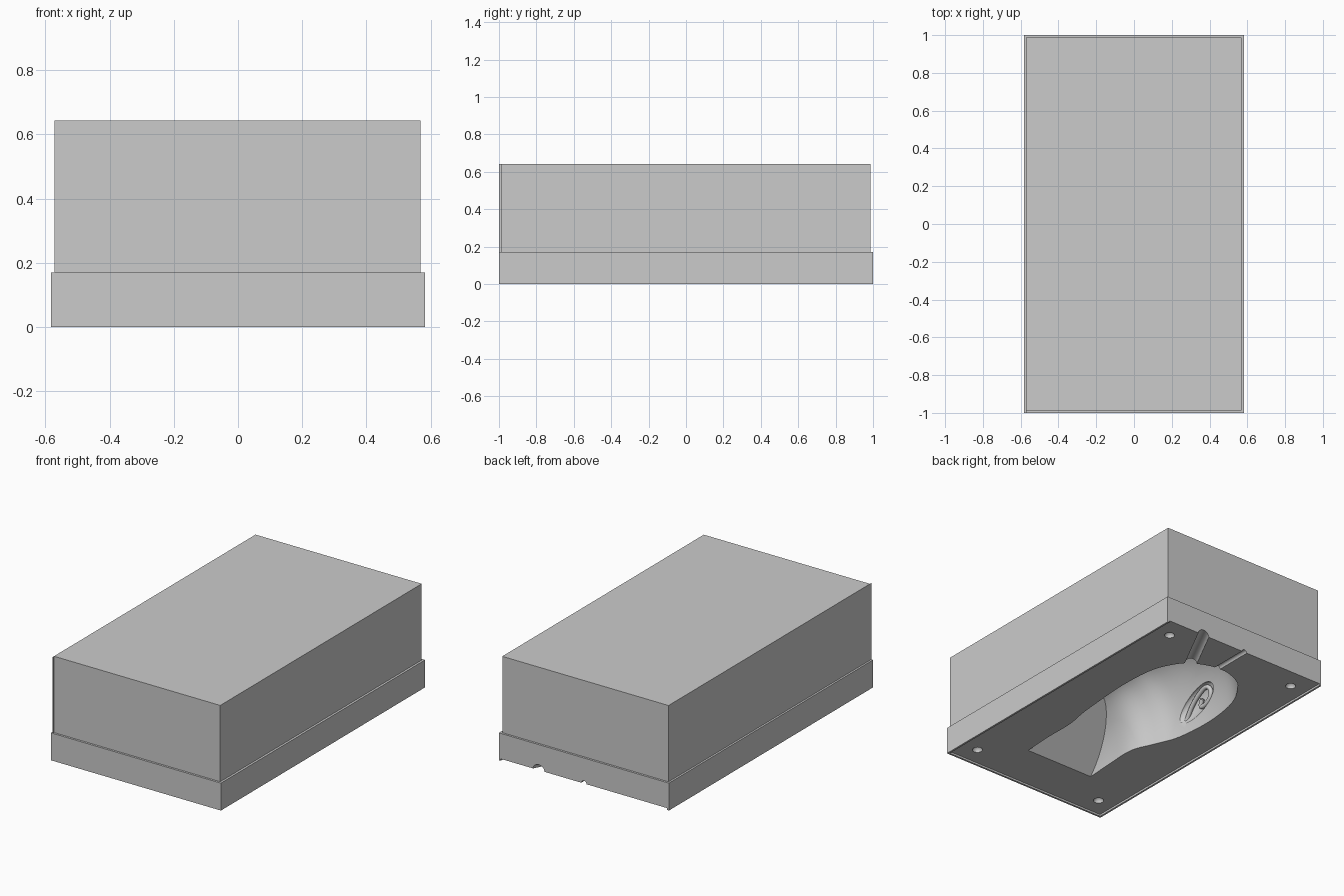
import bpy, bmesh, math
from mathutils import Vector, Matrix

if "Cube" in bpy.data.objects:
    bpy.data.objects.remove(bpy.data.objects["Cube"])

GREY = (0.6, 0.6, 0.6, 1)
mat = bpy.data.materials.new("plain_grey")
mat.use_nodes = True
mat.diffuse_color = GREY
mat.node_tree.nodes["Principled BSDF"].inputs["Base Color"].default_value = GREY

PART = 0.012      # height of the parting face above the rim's foot
AXIS = 0.0105     # height of the channel and dimple centres
SHELF = 0.17      # top of the wide base
TOP = 0.643
EAR_TILT = math.radians(22)


def make(name, bm):
    bmesh.ops.recalc_face_normals(bm, faces=bm.faces)
    mesh = bpy.data.meshes.new(name)
    bm.to_mesh(mesh)
    bm.free()
    mesh.materials.append(mat)
    obj = bpy.data.objects.new(name, mesh)
    bpy.context.collection.objects.link(obj)
    return obj


def loft(rings):
    """Closed skin through equal rings of points, capped at both ends."""
    bm = bmesh.new()
    rings = [[bm.verts.new(p) for p in ring] for ring in rings]
    for r, q in zip(rings, rings[1:]):
        for i in range(len(r)):
            j = (i + 1) % len(r)
            bm.faces.new((r[i], r[j], q[j], q[i]))
    bm.faces.new(rings[0])
    bm.faces.new(rings[-1])
    return bm


def rectangle(x0, y0, x1, y1, z):
    return [(x0, y0, z), (x1, y0, z), (x1, y1, z), (x0, y1, z)]


def box(name, lo, hi):
    return make(name, loft([rectangle(*lo[:2], *hi[:2], z) for z in (lo[2], hi[2])]))


def ball(name, centre, radii, tilt=0.0):
    bm = bmesh.new()
    m = (Matrix.Translation(centre) @ Matrix.Rotation(tilt, 4, 'X')
         @ Matrix.Diagonal((*radii, 1)))
    bmesh.ops.create_uvsphere(bm, u_segments=32, v_segments=16, radius=1, matrix=m)
    return make(name, bm)


def rod(name, a, b, radius):
    """Horizontal cylinder from a to b."""
    a, b = Vector((*a, AXIS)), Vector((*b, AXIS))
    side = (b - a).cross(Vector((0, 0, 1))).normalized() * radius
    up = Vector((0, 0, radius))
    angles = [2 * math.pi * (i + 0.5) / 32 for i in range(32)]
    return make(name, loft([[end + side * math.cos(t) + up * math.sin(t) for t in angles]
                            for end in (a, b)]))


def smooth_rows(rows, steps):
    """Catmull-Rom interpolation through the rows."""
    pts = [rows[0]] + rows + [rows[-1]]
    for i in range(len(rows) - 1):
        for s in range(steps):
            t = s / steps
            yield [0.5 * (2 * b + (c - a) * t + (2 * a - 5 * b + 4 * c - d) * t * t
                          + (3 * b - a - 3 * c + d) * t ** 3)
                   for a, b, c, d in zip(*pts[i:i + 4])]
    yield rows[-1]


def head_cavity():
    # y, left edge, right edge, depth
    rows = [(-0.85, 0.23, -0.245, 0.31), (-0.68, 0.23, -0.245, 0.31),
            (-0.50, 0.24, -0.235, 0.32), (-0.30, 0.24, -0.23, 0.35),
            (-0.15, 0.265, -0.29, 0.38), (0.0, 0.28, -0.345, 0.42),
            (0.25, 0.296, -0.363, 0.44), (0.50, 0.277, -0.325, 0.39),
            (0.66, 0.20, -0.235, 0.27), (0.72, 0.12, -0.165, 0.18),
            (0.75, 0.04, -0.09, 0.08), (0.757, -0.01, -0.05, 0.04)]
    rings = []
    for y, left, right, depth in smooth_rows(rows, 5):
        c, w = (left + right) / 2, (left - right) / 2
        ring = [(left, y, -0.05)]
        for i in range(1, 32):
            a = math.pi * i / 32
            x = math.copysign(abs(math.cos(a)) ** 0.9, math.cos(a))
            ring.append((c + w * x, y, PART + depth * math.sin(a)))
        ring.append((right, y, -0.05))
        rings.append(ring)
    bm = loft(rings)
    bmesh.ops.triangulate(bm, faces=bm.faces)
    # sloping flat end of the neck
    cut = bmesh.ops.bisect_plane(bm, geom=bm.verts[:] + bm.edges[:] + bm.faces[:], dist=1e-5,
                                 plane_co=(0, -0.6853, PART), plane_no=(0, 1, -1),
                                 clear_inner=True)
    bmesh.ops.remove_doubles(bm, verts=bm.verts, dist=1e-5)
    bmesh.ops.holes_fill(bm, edges=[e for e in bm.edges if e.is_boundary])
    return make("head_cavity_cutter", bm)


# stepped mould block: wide base with a slightly narrower body on it
mould = make("mould_block", loft([
    rectangle(-0.583, -1, 0.583, 1, PART),
    rectangle(-0.583, -1, 0.583, 1, SHELF),
    rectangle(-0.571, -0.987, 0.569, 0.987, SHELF),
    rectangle(-0.571, -0.987, 0.569, 0.987, TOP)]))

# cutters: locating dimples, head, ears, pouring channels
cutters = [ball("dimple_cutter", (sx * 0.46, sy * 0.87, AXIS), (0.03,) * 3)
           for sx in (-1, 1) for sy in (-1, 1)]
cutters.append(head_cavity())
cutters += [ball("ear_cutter", (-0.033 + sx * 0.295, 0.17, 0.16), (0.045, 0.17, 0.075), EAR_TILT)
            for sx in (-1, 1)]
cutters += [rod("wide_channel_cutter", (0.32, 1.02), (0.15, 0.69), 0.035),
            rod("narrow_channel_cutter", (0, 1.02), (0, 0.70), 0.018)]
bpy.context.view_layer.objects.active = mould
for cutter in cutters:
    cutter.hide_render = True
    mod = mould.modifiers.new("cut", 'BOOLEAN')
    mod.operation = 'DIFFERENCE'
    mod.solver = 'EXACT'
    mod.use_self = True
    mod.object = cutter
    bpy.ops.object.modifier_apply(modifier=mod.name)
    bpy.data.objects.remove(cutter)
bpy.ops.object.select_all(action='DESELECT')
mould.select_set(True)
bpy.ops.object.shade_smooth_by_angle(angle=math.radians(35))

# folded ridge inside each ear
fold = [(-0.16, -0.01), (-0.08, 0.03), (0.03, 0.045), (0.13, 0.035),
        (0.13, -0.035), (0.04, -0.05), (-0.02, -0.02), (0.04, 0.0)]
for side, sx in (("right", -1), ("left", 1)):
    curve = bpy.data.curves.new(side + "_ear_ridge", 'CURVE')
    curve.dimensions = '3D'
    curve.bevel_depth = 0.014
    curve.bevel_resolution = 3
    curve.use_fill_caps = True
    path = curve.splines.new('NURBS')
    path.points.add(len(fold) - 1)
    path.order_u = 4
    path.resolution_u = 8
    path.use_endpoint_u = True
    for p, (v, w) in zip(path.points, fold):
        q = Matrix.Rotation(EAR_TILT, 3, 'X') @ Vector((0, v, w))
        p.co = (-0.033 + sx * (0.318 - 0.3 * q.z), 0.17 + q.y, 0.16 + q.z, 1)
    path.use_smooth = True
    curve.materials.append(mat)
    bpy.context.collection.objects.link(bpy.data.objects.new(side + "_ear_ridge", curve))

# thin rim round three sides of the parting face, open at the back
box("left_rim", (0.571, -1, 0), (0.583, 1, PART))
box("right_rim", (-0.583, -1, 0), (-0.571, 1, PART))
box("front_rim", (-0.571, -1, 0), (0.571, -0.988, PART))

# thin flap at the front right edge of the body
box("corner_flap", (-0.571, -1, SHELF), (-0.57, -0.987, TOP))
